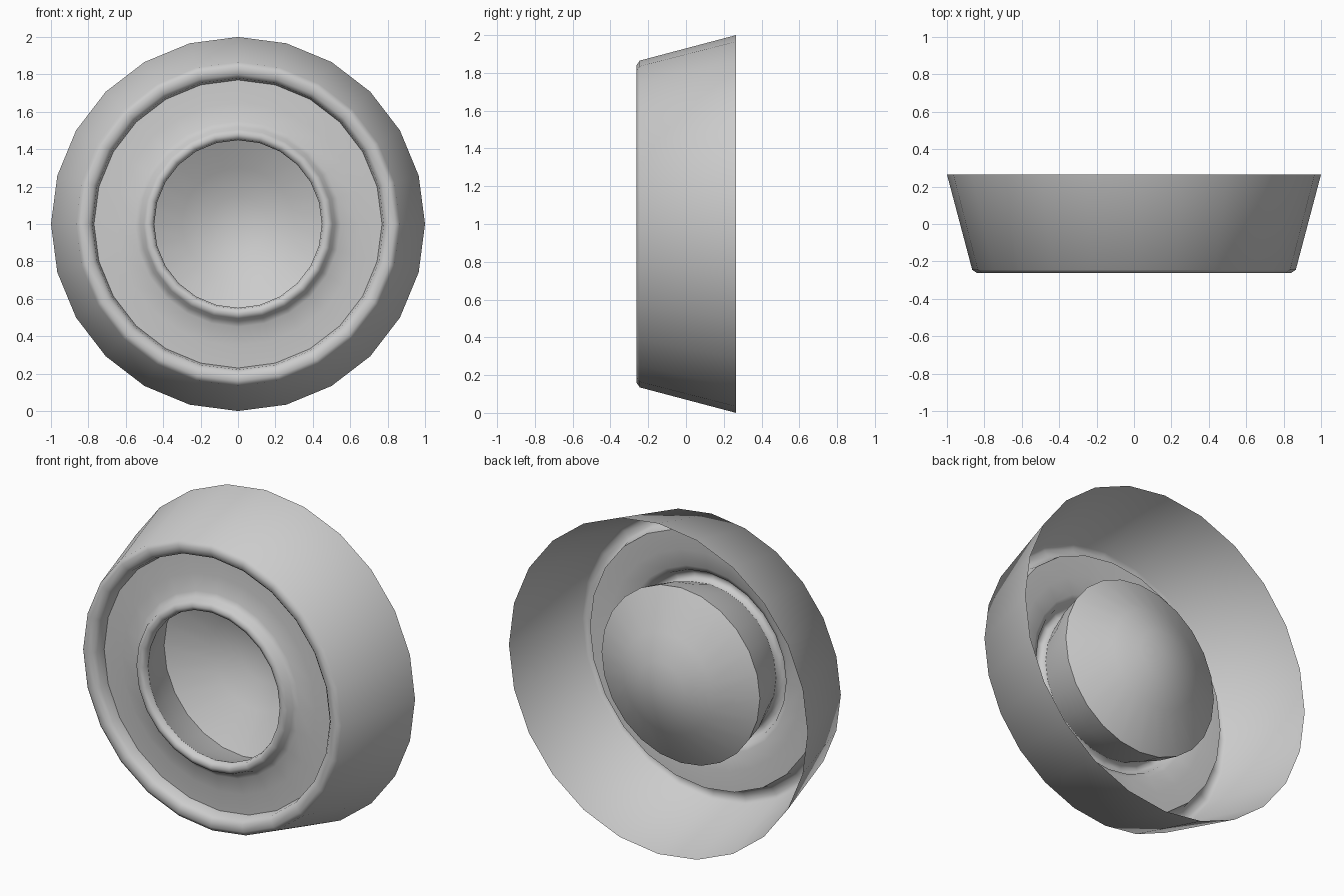
import bpy, bmesh, math

if "Cube" in bpy.data.objects:
    bpy.data.objects.remove(bpy.data.objects["Cube"])

SIDES = 24


def lathe(name, profile):
    """Spin (radius, y) points about the y axis at z = 1."""
    bm = bmesh.new()
    rings = []
    for r, y in profile:
        if r == 0:
            rings.append([bm.verts.new((0, y, 1))] * SIDES)
            continue
        ring = []
        for i in range(SIDES):
            a = 2 * math.pi * i / SIDES
            ring.append(bm.verts.new((r * math.cos(a), y, 1 + r * math.sin(a))))
        rings.append(ring)
    for a, b in zip(rings, rings[1:]):
        for i in range(SIDES):
            j = (i + 1) % SIDES
            quad = [a[i], a[j], b[j], b[i]]
            bm.faces.new(list(dict.fromkeys(quad)))
    bmesh.ops.recalc_face_normals(bm, faces=bm.faces)
    # front-facing panel must point towards -y
    if sum(f.normal.y * f.calc_area() for f in bm.faces) > 0:
        bmesh.ops.reverse_faces(bm, faces=bm.faces)
    mesh = bpy.data.meshes.new(name)
    bm.to_mesh(mesh)
    bm.free()
    ob = bpy.data.objects.new(name, mesh)
    bpy.context.collection.objects.link(ob)
    bpy.context.view_layer.objects.active = ob
    ob.select_set(True)
    bpy.ops.object.shade_smooth_by_angle(angle=math.radians(60))
    ob.select_set(False)
    return ob


# tapered outer shell, open at the back, with a rounded front rim
# and a recessed ring rising to the inner lip
lathe("housing", [
    (1.0, 0.265), (0.865, -0.245), (0.84, -0.262), (0.80, -0.255),
    (0.78, -0.235), (0.77, -0.18), (0.65, -0.185), (0.55, -0.20),
    (0.52, -0.215), (0.505, -0.25), (0.48, -0.262), (0.455, -0.25),
    (0.448, -0.22)])

# hollow bowl behind the lip, bulging towards the back
lathe("bowl", [
    (0.448, -0.22), (0.50, -0.08), (0.53, 0.05), (0.30, 0.18), (0.15, 0.24), (0, 0.26)])
